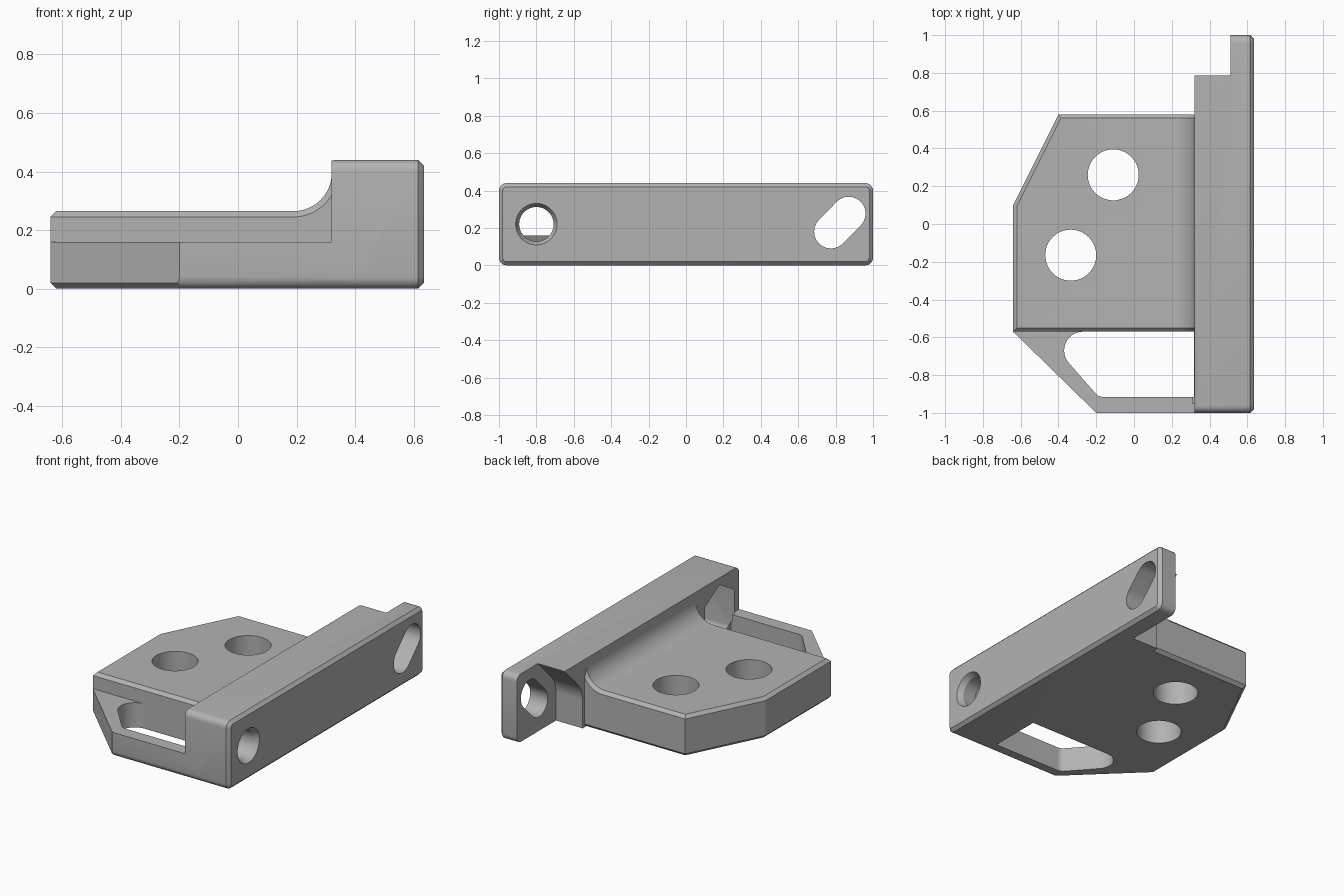
import bpy, bmesh, math
from math import cos, sin, radians
from mathutils import Vector

if "Cube" in bpy.data.objects:
    bpy.data.objects.remove(bpy.data.objects["Cube"], do_unlink=True)

grey = bpy.data.materials.new("plain grey")
grey.use_nodes = True
grey.diffuse_color = (0.45, 0.45, 0.45, 1)
grey.node_tree.nodes["Principled BSDF"].inputs["Base Color"].default_value = (0.45, 0.45, 0.45, 1)


def arc(cx, cy, r, start, end, n=12):
    """Points along an arc, angles in degrees."""
    steps = [radians(start + (end - start) * i / n) for i in range(n + 1)]
    return [(cx + r * cos(a), cy + r * sin(a)) for a in steps]


def circle(cx, cy, r, n=48):
    return arc(cx, cy, r, 0, 360, n)[:-1]


def prism(name, profile, axis, lo, hi, chamfer=None, size=0.02):
    """Extrude a profile along an axis; chamfer edges picked by a rule on their two ends."""
    place = {"x": lambda p, t: (t, p[0], p[1]),
             "y": lambda p, t: (p[0], t, p[1]),
             "z": lambda p, t: (p[0], p[1], t)}[axis]
    bm = bmesh.new()
    a = [bm.verts.new(place(p, lo)) for p in profile]
    b = [bm.verts.new(place(p, hi)) for p in profile]
    n = len(profile)
    bm.faces.new(a)
    bm.faces.new(b)
    for i in range(n):
        j = (i + 1) % n
        bm.faces.new((a[i], a[j], b[j], b[i]))
    bmesh.ops.recalc_face_normals(bm, faces=bm.faces)
    if chamfer:
        edges = [e for e in bm.edges if chamfer(e.verts[0].co, e.verts[1].co)]
        bmesh.ops.bevel(bm, geom=edges, offset=size, segments=1, affect="EDGES")
        bmesh.ops.recalc_face_normals(bm, faces=bm.faces)
    mesh = bpy.data.meshes.new(name)
    bm.to_mesh(mesh)
    bm.free()
    mesh.materials.append(grey)
    obj = bpy.data.objects.new(name, mesh)
    bpy.context.scene.collection.objects.link(obj)
    return obj


def combine(target, tool, operation):
    """Apply a boolean, then remove the tool."""
    mod = target.modifiers.new(operation, "BOOLEAN")
    mod.operation, mod.object, mod.solver = operation, tool, "EXACT"
    bpy.context.view_layer.objects.active = target
    bpy.ops.object.modifier_apply(modifier=mod.name)
    bpy.data.objects.remove(tool, do_unlink=True)


def both(a, b, test):
    return test(a) and test(b)


# Side rail with rounded ends, chamfered on its outer face and inner top edge
R, TOP = 0.04, 0.44
rounded = (arc(1 - R, R, R, -90, 0, 5) + arc(1 - R, TOP - R, R, 0, 90, 5)
           + arc(R - 1, TOP - R, R, 90, 180, 5) + arc(R - 1, R, R, 180, 270, 5))
rail = prism("mounting_bracket", rounded, "x", 0.32, 0.635,
             lambda a, b: both(a, b, lambda v: v.x > 0.63)
             or both(a, b, lambda v: v.x < 0.33 and v.z > TOP - 0.001))

# Low base including the front arm
base = prism("base", [(-0.64, -0.57), (-0.2, -1), (0.42, -1), (0.42, 0.58),
                      (-0.4, 0.58), (-0.64, 0.1)], "z", 0, 0.16,
             lambda a, b: both(a, b, lambda v: v.z < 0.001)
             and not both(a, b, lambda v: v.x > 0.4)
             and not both(a, b, lambda v: v.y < -0.99))
combine(base, prism("envelope", rounded, "x", -1, 0.7), "INTERSECT")

# Raised plate and the fillet sweeping up to the rail
plate = prism("plate", [(-0.64, -0.57), (0.42, -0.57), (0.42, 0.58),
                        (-0.4, 0.58), (-0.64, 0.1)], "z", 0.1, 0.265,
              lambda a, b: both(a, b, lambda v: v.z > 0.26)
              and not both(a, b, lambda v: v.x > 0.4))
fillet = prism("fillet", arc(0.19, 0.395, 0.13, -90, 0) + [(0.4, 0.395), (0.4, 0.2), (0.19, 0.2)],
               "y", -0.57, 0.58,
               lambda a, b: abs(a.y - b.y) < 0.001
               and both(a, b, lambda v: v.z > 0.26 and v.x < 0.33))
for part in (base, plate, fillet):
    combine(rail, part, "UNION")

# Two round holes through the plate
for x, y in ((-0.11, 0.26), (-0.335, -0.165)):
    combine(rail, prism("plate_hole", circle(x, y, 0.135), "z", -0.1, 0.6), "DIFFERENCE")

# Window between the plate and the front arm
window = (arc(-0.27, -0.67, 0.1, 90, 225) + arc(-0.165, -0.865, 0.05, 225, 270, 6)
          + [(0.318, -0.915), (0.318, -0.57)])
combine(rail, prism("window", window, "z", -0.1, 0.6), "DIFFERENCE")

# Relief behind the slot at the back end of the rail
relief = [(1.1, -0.1), (0.6, -0.1)] + arc(0.775, 0.18, 0.175, 180, 135) + [(0.947, 0.6), (1.1, 0.6)]
combine(rail, prism("slot_relief", relief, "x", 0.2, 0.51), "DIFFERENCE")

# Slanted slot
slot = arc(0.775, 0.18, 0.09, 135, 315) + arc(0.87, 0.277, 0.09, -45, 135)
combine(rail, prism("slot", slot, "x", 0.3, 0.8), "DIFFERENCE")

# Bolt hole with a countersunk mouth and a six-sided nut pocket
combine(rail, prism("bolt_hole", circle(-0.8, 0.22, 0.092), "x", 0.3, 0.8), "DIFFERENCE")
mouth = prism("countersink", circle(-0.8, 0.22, 0.112), "x", 0.595, 0.7)
for v in mouth.data.vertices:
    if v.co.x < 0.6:
        centre = Vector((v.co.x, -0.8, 0.22))
        v.co = centre + (v.co - centre) * 0.8
    else:
        v.co.x = 0.637
combine(rail, mouth, "DIFFERENCE")
pocket = arc(-0.8, 0.22, 0.173, 30, 330, 5)
combine(rail, prism("nut_pocket", pocket, "x", 0.31, 0.51), "DIFFERENCE")

# Smooth the curved walls and keep the chamfers crisp
bpy.ops.object.select_all(action="DESELECT")
rail.select_set(True)
bpy.context.view_layer.objects.active = rail
bpy.ops.object.shade_smooth_by_angle(angle=radians(25))
